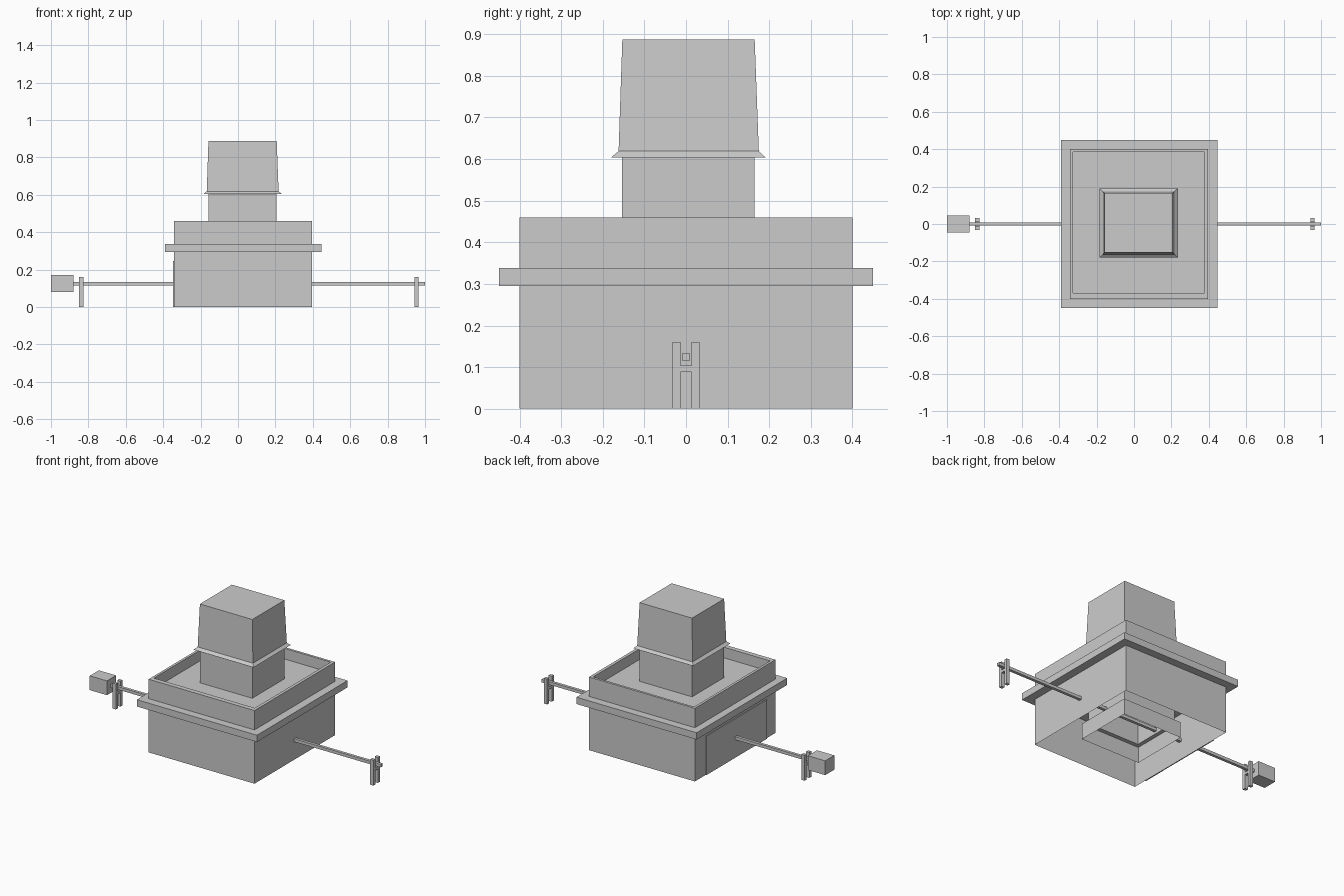
import bpy
import bmesh

if "Cube" in bpy.data.objects:
    bpy.data.objects.remove(bpy.data.objects["Cube"], do_unlink=True)

grey = bpy.data.materials.new("plain_grey")
grey.use_nodes = True
colour = (0.6, 0.6, 0.6, 1)
grey.diffuse_color = colour
grey.node_tree.nodes["Principled BSDF"].inputs["Base Color"].default_value = colour


def finish(name, bm):
    mesh = bpy.data.meshes.new(name)
    bmesh.ops.recalc_face_normals(bm, faces=bm.faces)
    bm.to_mesh(mesh)
    bm.free()
    mesh.materials.append(grey)
    obj = bpy.data.objects.new(name, mesh)
    bpy.context.collection.objects.link(obj)
    return obj


def rings(name, loops, close_start=True, close_end=True):
    """Skin rectangles given as (x0, x1, y0, y1, z)."""
    bm = bmesh.new()
    made = []
    for x0, x1, y0, y1, z in loops:
        made.append([bm.verts.new((x, y, z))
                     for x, y in ((x0, y0), (x1, y0), (x1, y1), (x0, y1))])
    for a, b in zip(made, made[1:]):
        for i in range(4):
            j = (i + 1) % 4
            bm.faces.new((a[i], a[j], b[j], b[i]))
    if close_start:
        bm.faces.new(made[0][::-1])
    if close_end:
        bm.faces.new(made[-1])
    return finish(name, bm)


def box(name, x0, x1, y0, y1, z0, z1):
    return rings(name, [(x0, x1, y0, y1, z0), (x0, x1, y0, y1, z1)])


# Hollow body, a single skin open underneath
outer = (-0.342, 0.395, -0.4, 0.4)
rings("body_walls", [outer + (0,), outer + (0.3,)], False, False)

# Ledge slab
box("roof_ledge", -0.389, 0.447, -0.45, 0.45, 0.295, 0.338)

# Parapet with the roof floor recessed inside it
rim = (-0.326, 0.376, -0.37, 0.385)
rings("parapet_and_roof", [outer + (0.338,), outer + (0.46,),
                           rim + (0.46,), rim + (0.393,)], False, True)

# Tower shaft with a wider hollow foot, open underneath
foot = (-0.183, 0.232, -0.18, 0.191)
shaft = (-0.158, 0.207, -0.154, 0.165)
rings("tower_shaft", [foot + (0,), foot + (0.1,), shaft + (0.1,), shaft + (0.61,)],
      False, True)

# Sloping skirt and tapered cap
rings("tower_cap", [(-0.184, 0.234, -0.18, 0.191, 0.604),
                    (-0.167, 0.217, -0.162, 0.175, 0.619),
                    (-0.158, 0.207, -0.153, 0.165, 0.888)])

# Thin panels on the right-hand wall
box("wall_panel", -0.347, -0.341, -0.16, 0.29, 0, 0.245)
box("door_panel", -0.348, -0.341, -0.31, -0.16, 0, 0.245)

# Long shaft through the body with a weight at one end
box("long_shaft", -0.89, 1.0, -0.009, 0.009, 0.115, 0.134)
box("end_weight", -1.0, -0.88, -0.045, 0.045, 0.08, 0.17)

# Trestles: two posts and a crossbar at each end
for side, x in (("left", 0.954), ("right", -0.838)):
    for end, s in (("front", -1), ("back", 1)):
        y0, y1 = sorted((s * 0.013, s * 0.033))
        box(f"{side}_{end}_post", x - 0.011, x + 0.011, y0, y1, 0, 0.16)
    box(f"{side}_crossbar", x - 0.011, x + 0.011, -0.013, 0.013, 0.088, 0.104)
